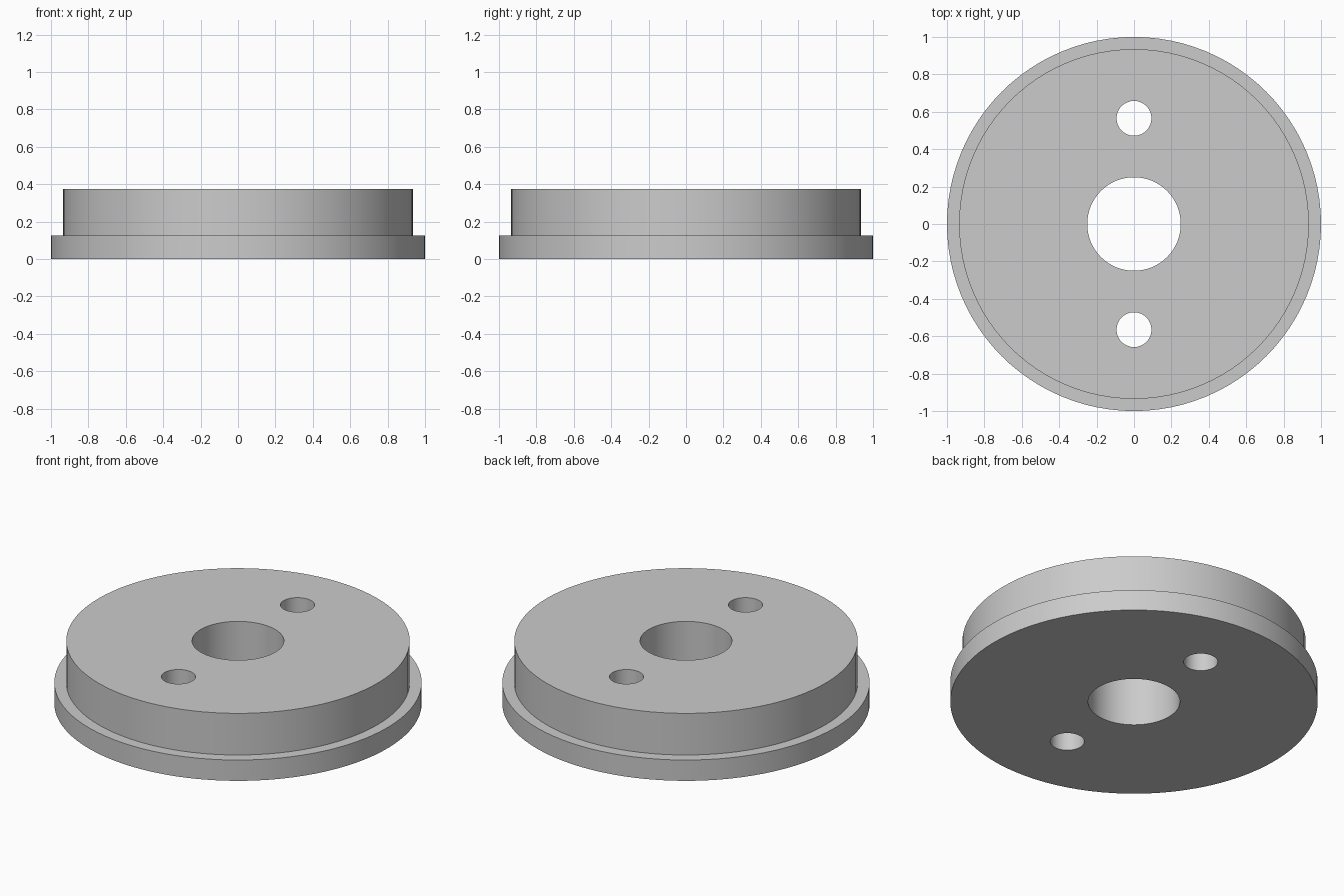
import bpy
import bmesh
import math

SEGMENTS = 96

# Remove the default object
default = bpy.data.objects.get("Cube")
if default:
    bpy.data.objects.remove(default, do_unlink=True)

# Single flat colour
grey = bpy.data.materials.new("plain_grey")
grey.use_nodes = True
colour = (0.6, 0.6, 0.6, 1.0)
grey.diffuse_color = colour
grey.node_tree.nodes["Principled BSDF"].inputs["Base Color"].default_value = colour


def lathe(name, profile, centre=(0, 0), segments=SEGMENTS):
    """Turn a (radius, z) profile about a vertical axis and cap both ends."""
    bm = bmesh.new()
    rings = []
    for radius, z in profile:
        rings.append([
            bm.verts.new((centre[0] + radius * math.cos(2 * math.pi * i / segments),
                          centre[1] + radius * math.sin(2 * math.pi * i / segments), z))
            for i in range(segments)])
    for low, high in zip(rings, rings[1:]):
        for i in range(segments):
            j = (i + 1) % segments
            bm.faces.new((low[i], low[j], high[j], high[i]))
    bm.faces.new(rings[0][::-1])
    bm.faces.new(rings[-1])
    bmesh.ops.recalc_face_normals(bm, faces=bm.faces)
    mesh = bpy.data.meshes.new(name)
    bm.to_mesh(mesh)
    bm.free()
    mesh.materials.append(grey)
    obj = bpy.data.objects.new(name, mesh)
    bpy.context.collection.objects.link(obj)
    return obj


# Stepped disc: wide flange below, narrower hub above
disc = lathe("flanged_disc", [(1.0, 0), (1.0, 0.125), (0.935, 0.125), (0.935, 0.375)])
bpy.ops.object.select_all(action="DESELECT")
bpy.context.view_layer.objects.active = disc
disc.select_set(True)

# Central bore and the two pin holes, cut right through
holes = [("centre_bore", 0.25, 0), ("back_pin_hole", 0.093, 0.565),
         ("front_pin_hole", 0.093, -0.565)]
for name, radius, y in holes:
    cutter = lathe(name + "_cutter", [(radius, -0.1), (radius, 0.5)], (0, y), 64)
    cutter.hide_render = True
    cut = disc.modifiers.new(name, "BOOLEAN")
    cut.operation = "DIFFERENCE"
    cut.solver = "EXACT"
    cut.object = cutter
    bpy.ops.object.modifier_apply(modifier=cut.name)
    bpy.data.objects.remove(cutter, do_unlink=True)

# Smooth walls with crisp rims
bpy.ops.object.shade_smooth_by_angle(angle=math.radians(30))
